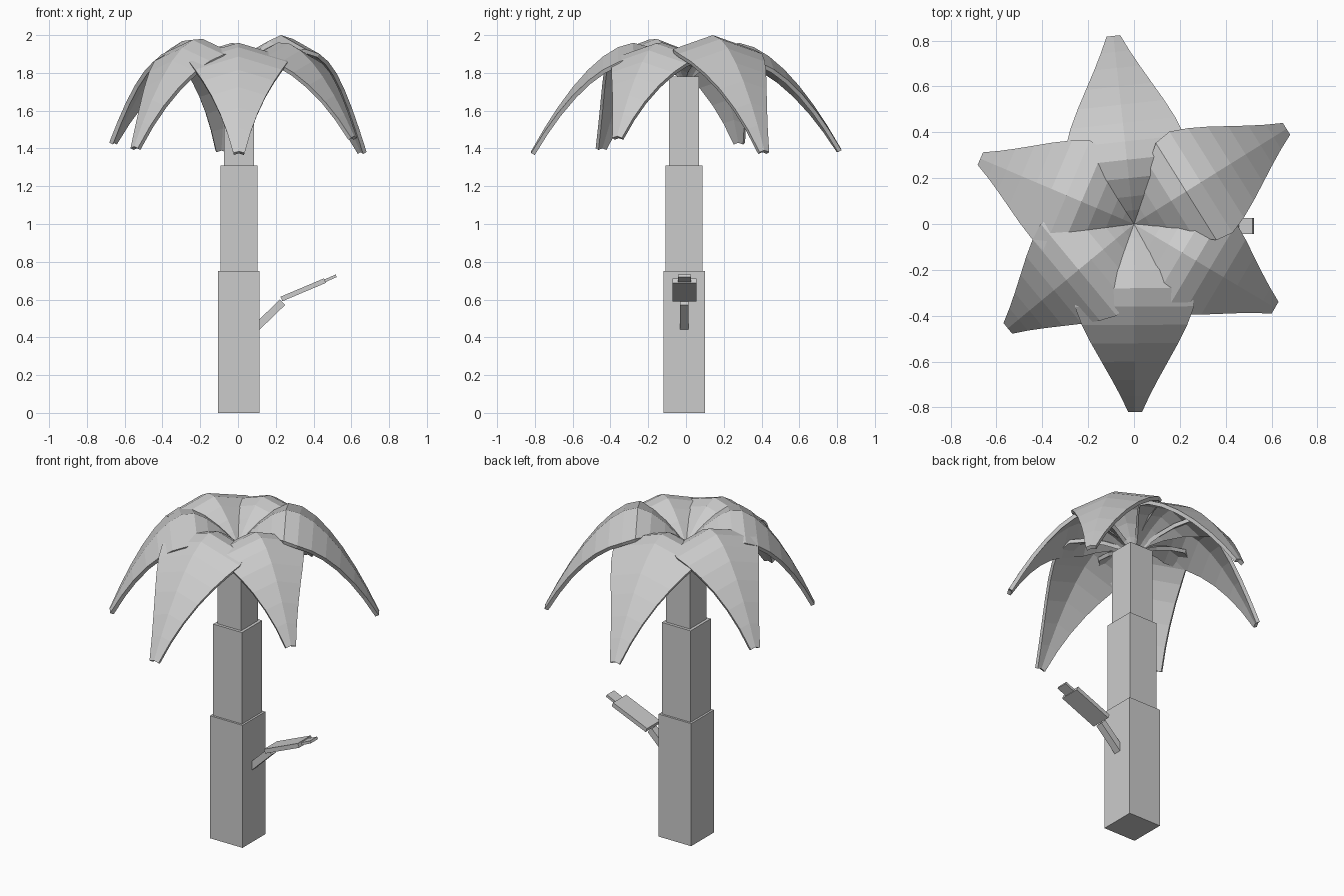
import bpy, math
from mathutils import Matrix, Vector

if "Cube" in bpy.data.objects:
    bpy.data.objects.remove(bpy.data.objects["Cube"])


def mesh_object(name, verts, faces):
    mesh = bpy.data.meshes.new(name)
    mesh.from_pydata(verts, [], faces)
    mesh.update()
    obj = bpy.data.objects.new(name, mesh)
    bpy.context.collection.objects.link(obj)
    return obj


def box(name, center, size, tilt=0.0):
    """Box with its local x axis tilted up by an angle around y."""
    rot = Matrix.Rotation(-tilt, 3, 'Y')
    verts = []
    for z in (-.5, .5):
        for x, y in ((-.5, -.5), (.5, -.5), (.5, .5), (-.5, .5)):
            p = Vector((x * size[0], y * size[1], z * size[2]))
            verts.append(rot @ p + Vector(center))
    faces = [(3, 2, 1, 0), (4, 5, 6, 7)]
    faces += [(i, (i + 1) % 4, (i + 1) % 4 + 4, i + 4) for i in range(4)]
    return mesh_object(name, verts, faces)


def plank(name, start, end, y, width, thick):
    """Box running between two (x, z) points."""
    dx, dz = end[0] - start[0], end[1] - start[1]
    mid = ((start[0] + end[0]) / 2, y, (start[1] + end[1]) / 2)
    return box(name, mid, (math.hypot(dx, dz), width, thick), math.atan2(dz, dx))


# Trunk: three stacked, narrowing blocks
for name, width, z0, z1 in (("trunk_lower", .22, 0, .75),
                            ("trunk_middle", .195, .75, 1.31),
                            ("trunk_upper", .16, 1.31, 1.78)):
    box(name, (.005, -.01, (z0 + z1) / 2), (width, width, z1 - z0))

# Small side shoot with its leaf
plank("shoot_stem", (.09, .445), (.236, .586), -.008, .045, .04)
plank("shoot_leaf", (.23, .603), (.46, .70), -.008, .127, .026)
plank("shoot_tip", (.455, .697), (.52, .726), -.008, .07, .015)

# Half width of a frond at each distance from the centre (for length 0.82)
OUTLINE = ((0, .012), (.06, .055), (.12, .11), (.2, .185), (.28, .25), (.36, .26),
           (.44, .23), (.52, .19), (.6, .145), (.68, .10), (.75, .063), (.82, .03))
CREST = .27   # distance of the highest point
ROOT_Z = 1.78


def frond(name, tip, peak):
    length = math.hypot(tip[0], tip[1])
    d = Vector((tip[0], tip[1], 0)).normalized()
    side = Vector((-d.y, d.x, 0))
    verts, faces = [], []
    for r, w in OUTLINE:
        r *= length / .82
        if r < CREST:
            z = ROOT_Z + (peak - ROOT_Z) * (1 - (1 - r / CREST) ** 1.6)
        else:
            z = peak - (peak - tip[2]) * ((r - CREST) / (length - CREST)) ** 1.75
        for s in (-1, 0, 1):
            p = d * r + side * (s * w)
            p.z = z - abs(s) * w * .3
            verts.append(p)
    for i in range(len(OUTLINE) - 1):
        for k in (0, 1):
            a = i * 3 + k
            faces.append((a, a + 3, a + 4, a + 1))
    obj = mesh_object(name, verts, faces)
    mod = obj.modifiers.new("thickness", 'SOLIDIFY')
    mod.thickness = .022
    mod.offset = -1


# Six drooping fronds: tip position and peak height
FRONDS = (((.005, -.82, 1.385), 1.96), ((.615, -.365, 1.465), 1.965),
          ((.665, .415, 1.39), 2.0), ((-.09, .82, 1.40), 1.96),
          ((-.67, .285, 1.44), 1.98), ((-.55, -.455, 1.41), 1.985))
for i, (tip, peak) in enumerate(FRONDS):
    frond(f"frond_{i + 1}", tip, peak)
